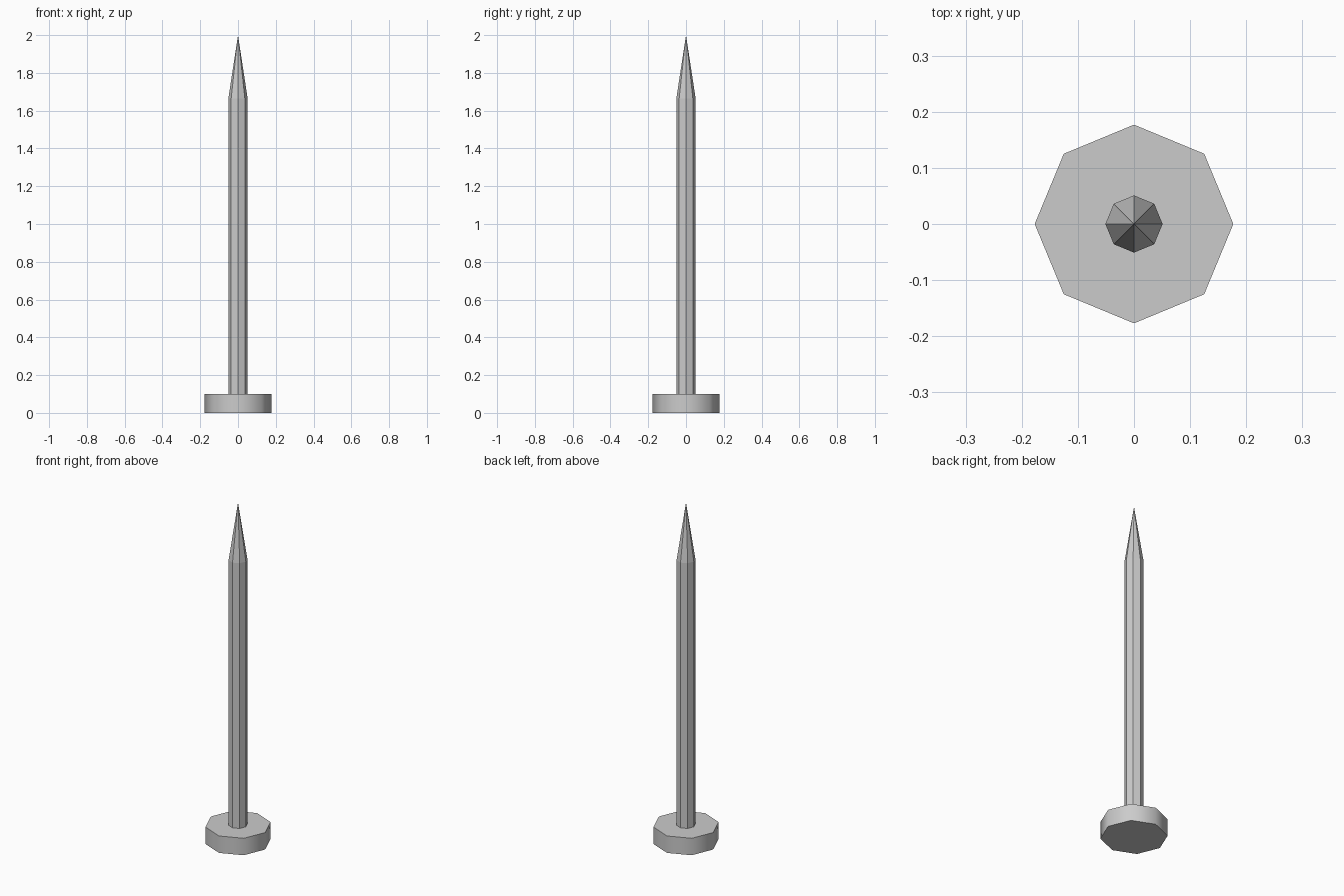
import bpy, bmesh
from math import cos, sin, tau

if "Cube" in bpy.data.objects:
    bpy.data.objects.remove(bpy.data.objects["Cube"])

SIDES = 8
# (radius, height) from the underside of the head up to the base of the point
PROFILE = [(0.177, 0.0), (0.177, 0.10), (0.051, 0.10), (0.051, 1.665)]
TIP_Z = 2.0

bm = bmesh.new()
rings = [[bm.verts.new((r * cos(tau * i / SIDES), r * sin(tau * i / SIDES), z))
          for i in range(SIDES)] for r, z in PROFILE]

# Flat underside of the head
bm.faces.new(rings[0][::-1])

# Head wall (smooth), head top and shaft (flat)
for level, (low, high) in enumerate(zip(rings, rings[1:])):
    for i in range(SIDES):
        j = (i + 1) % SIDES
        face = bm.faces.new((low[i], low[j], high[j], high[i]))
        face.smooth = level == 0

# Sharp point
tip = bm.verts.new((0, 0, TIP_Z))
for i in range(SIDES):
    bm.faces.new((rings[-1][i], rings[-1][(i + 1) % SIDES], tip))

# Keep the head rims crisp
for ring in rings[:2]:
    for i in range(SIDES):
        bm.edges.get((ring[i], ring[(i + 1) % SIDES])).smooth = False

mesh = bpy.data.meshes.new("nail")
bm.to_mesh(mesh)
bm.free()
bpy.context.collection.objects.link(bpy.data.objects.new("nail", mesh))
